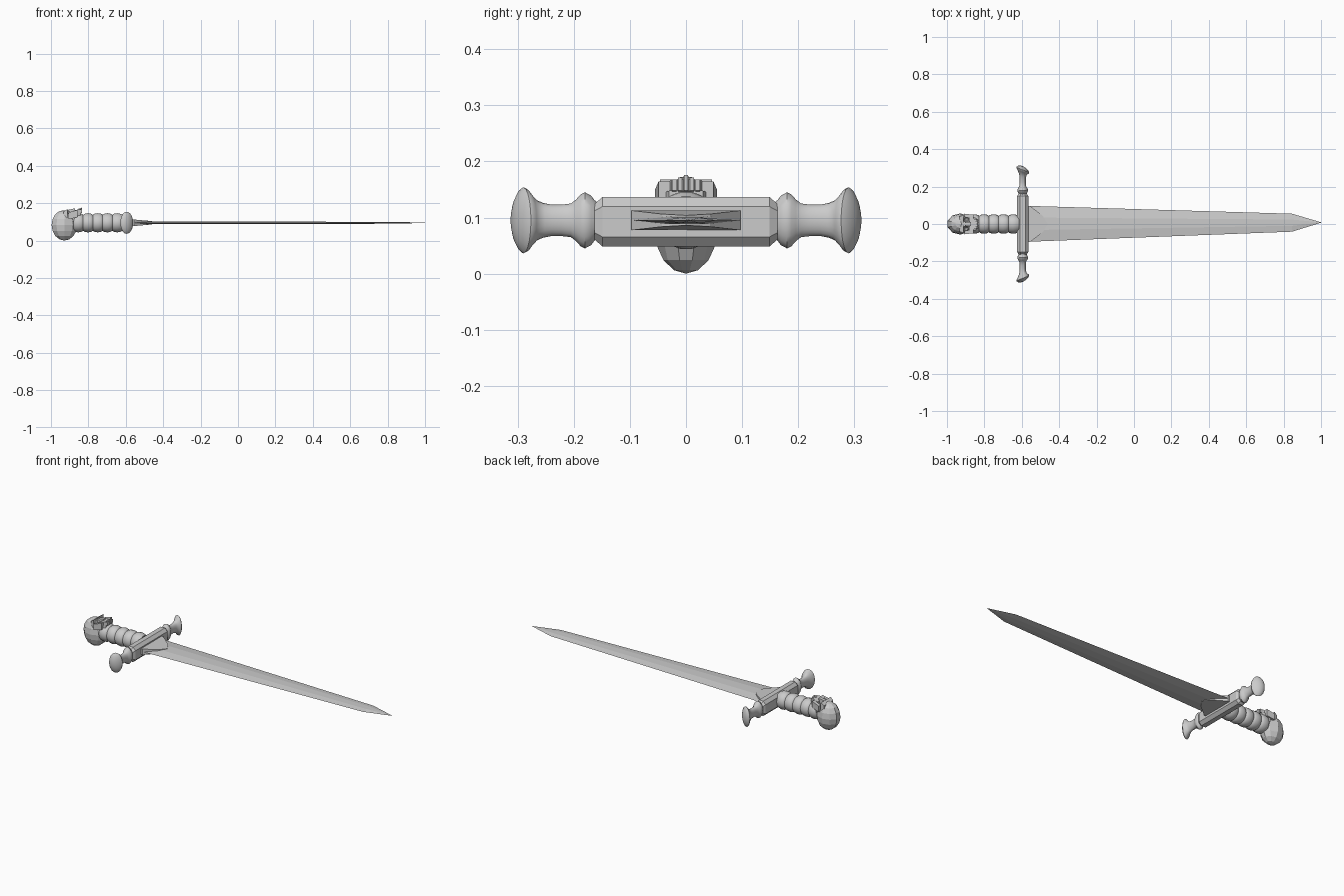
import bpy, bmesh, math
from mathutils import Matrix, Vector

if "Cube" in bpy.data.objects:
    bpy.data.objects.remove(bpy.data.objects["Cube"])

ZC = 0.095  # height of the sword's long axis
steel = bpy.data.materials.new("grey steel")
steel.diffuse_color = (0.6, 0.6, 0.6, 1)
steel.use_nodes = True
steel.node_tree.nodes["Principled BSDF"].inputs["Base Color"].default_value = steel.diffuse_color


def finish(name, bm, smooth=None):
    bmesh.ops.recalc_face_normals(bm, faces=bm.faces)
    me = bpy.data.meshes.new(name)
    bm.to_mesh(me)
    bm.free()
    ob = bpy.data.objects.new(name, me)
    bpy.context.collection.objects.link(ob)
    me.materials.append(steel)
    if smooth:
        bpy.ops.object.select_all(action='DESELECT')
        ob.select_set(True)
        bpy.context.view_layer.objects.active = ob
        bpy.ops.object.shade_smooth_by_angle(angle=math.radians(smooth))
    return ob


def loft(name, rings, smooth=None):
    """Skin a list of equal-length point rings and cap both ends."""
    bm = bmesh.new()
    vs = [[bm.verts.new(p) for p in ring] for ring in rings]
    n = len(vs[0])
    for a, b in zip(vs, vs[1:]):
        for i in range(n):
            j = (i + 1) % n
            bm.faces.new((a[i], a[j], b[j], b[i]))
    bm.faces.new(vs[0])
    bm.faces.new(vs[-1])
    bmesh.ops.remove_doubles(bm, verts=bm.verts, dist=1e-5)
    return finish(name, bm, smooth)


def circle(n):
    return [(math.cos(2 * math.pi * i / n), math.sin(2 * math.pi * i / n)) for i in range(n)]


def ball(name, loc, size, seg=10, rings=7, rot=None):
    bm = bmesh.new()
    m = Matrix.Translation(loc) @ (rot or Matrix()) @ Matrix.Diagonal((*size, 1))
    bmesh.ops.create_uvsphere(bm, u_segments=seg, v_segments=rings, radius=1, matrix=m)
    return finish(name, bm)


def taper_box(name, x0, x1, a, b):
    """Box along x; a and b are (y centre, half width, z low, z high) at each end."""
    rings = [[(x, y - w, lo), (x, y + w, lo), (x, y + w, hi), (x, y - w, hi)]
             for x, (y, w, lo, hi) in ((x0, a), (x1, b))]
    return loft(name, rings)


# Blade: flat hexagonal section with a sharp point
def blade_ring(x, y, w, t):
    return [(x, y + w, ZC), (x, y + w * .35, ZC + t), (x, y - w * .35, ZC + t),
            (x, y - w, ZC), (x, y - w * .35, ZC - t), (x, y + w * .35, ZC - t)]


loft("blade", [blade_ring(-.57, .001, .096, .007), blade_ring(.845, .007, .048, .005),
               blade_ring(1, .008, .001, .0005)])

# Collar: pointed tongue at the blade root
outline = [(-.57, -.097), (-.556, -.097), (-.487, -.043), (-.46, 0),
           (-.487, .043), (-.556, .097), (-.57, .097)]
loft("blade_collar", [[(x, y, ZC + s * (.0175 - .09 * max(0, x + .556)))
                       for x, y in outline] for s in (-1, 1)])

# Guard block: chamfered bar with bevelled ends
section = [(.03, .027), (.014, .044), (-.014, .044), (-.03, .027),
           (-.03, -.027), (-.014, -.044), (.014, -.044), (.03, -.027)]
loft("guard_block", [[(-.595 + x * s, y, .0925 + z * s) for x, z in section]
                     for y, s in ((-.163, .72), (-.149, 1), (.149, 1), (.163, .72))])

# Guard arms: flattened turned ends with slanted flares
arm = [(.155, .03), (.163, .036), (.169, .044), (.18, .05), (.188, .046), (.196, .037),
       (.205, .030), (.222, .028), (.24, .028), (.255, .031), (.266, .036), (.276, .046),
       (.284, .056), (.29, .059), (.295, .054), (.302, .041), (.307, .024), (.309, .008)]
for side, label in ((-1, "front"), (1, "back")):
    rings = []
    for y, r in arm:
        slant = .4 * max(0, min(1, (y - .23) / .05))
        rings.append([(-.595 + c * r * .58, side * (y - slant * c * r * .58), ZC + s * r)
                      for c, s in circle(20)])
    loft("guard_arm_" + label, rings, 40)

# Grip: five rounded rings
rings = []
N = 5
for k in range(N):
    for u in (0, .1, .25, .5, .75, .9):
        x = -.88 + (k + u) * .052
        r = .043 + .009 * math.sin(math.pi * u) ** .6
        rings.append([(x, c * r, ZC + s * r) for c, s in circle(18)])
rings.append([(-.615, c * .043, ZC + s * .043) for c, s in circle(18)])
loft("grip", rings, 50)

# Skull pommel: faceted cranium, face turned upward, jaw toward the grip
skull = ball("pommel_cranium", (-.928, 0, .083), (.072, .057, .083), 10, 8)
for v in skull.data.vertices:
    if v.co.z > .15:
        v.co.z = .15 + (v.co.z - .15) * .75
    if v.co.x > -.89:
        v.co.y *= .9

# Eye sockets and nose hollow cut into the face
cutters = [ball("eye_cutter", (-.897, s * .025, .160), (.017, .015, .03), 8, 6) for s in (-1, 1)]
taper_box("brow_ridge", -.932, -.912, (0, .042, .12, .155), (0, .046, .12, .168))
for s, label in ((-1, "front"), (1, "back")):
    taper_box("cheekbone_" + label, -.905, -.858, (s * .046, .009, .115, .15),
              (s * .038, .011, .125, .164))
taper_box("nose_bridge", -.918, -.872, (0, .008, .12, .162), (0, .011, .12, .172))
for c in cutters:
    c.hide_render = True
    c.hide_viewport = True
    mod = skull.modifiers.new("socket", 'BOOLEAN')
    mod.operation = 'DIFFERENCE'
    mod.solver = 'EXACT'
    mod.object = c

# Upper jaw, teeth and lower jaw
taper_box("upper_jaw", -.88, -.848, (0, .034, .105, .16), (0, .026, .125, .168))
for i in range(5):
    y = (i - 2) * .0105
    taper_box("tooth_%d" % (i + 1), -.852, -.834, (y, .0045, .145, .17 - abs(y) * .3),
              (y, .0038, .148, .176 - abs(y) * .4))
taper_box("lower_jaw", -.885, -.842, (0, .045, .10, .142), (0, .03, .118, .148))
